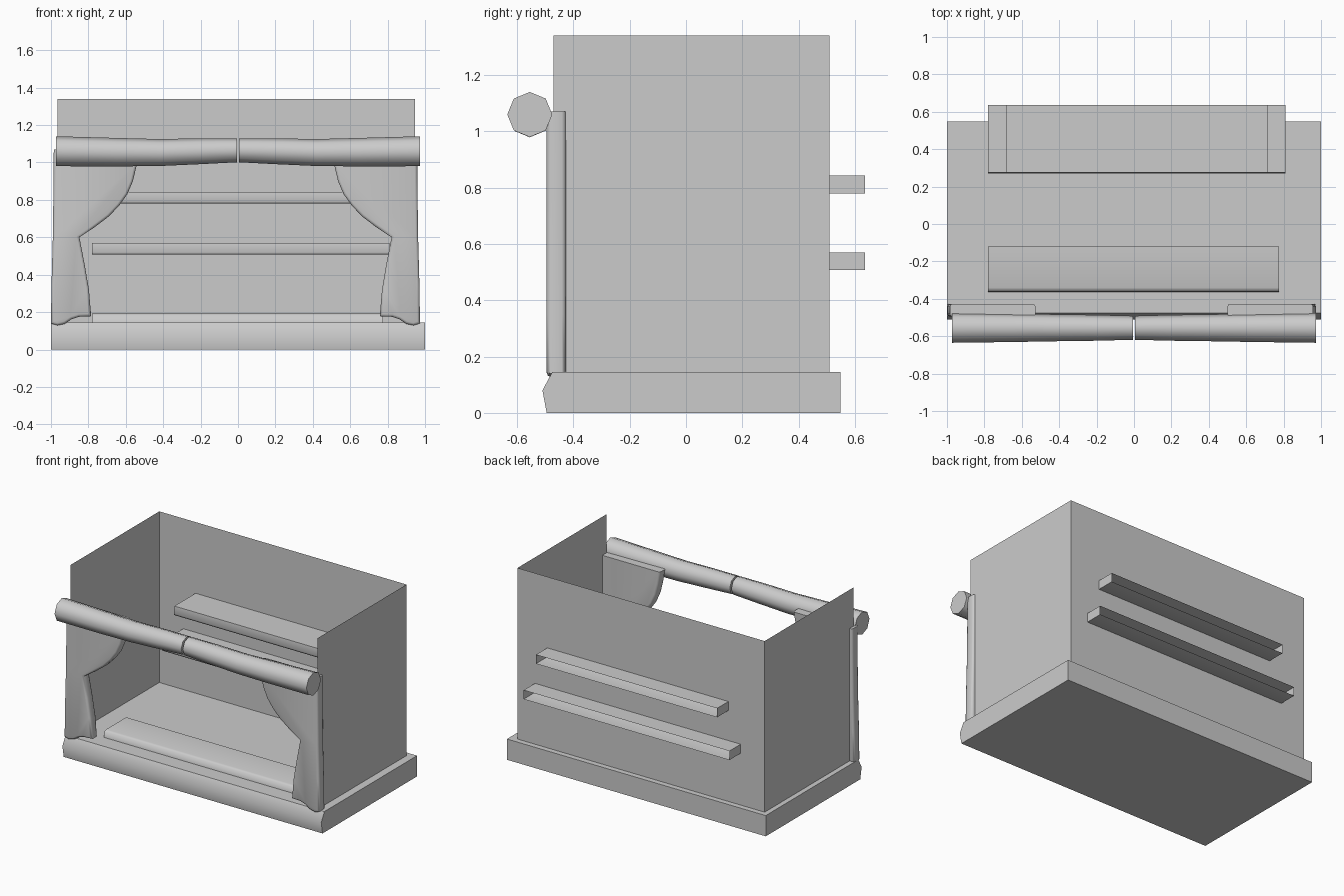
import bpy, bmesh, math

if "Cube" in bpy.data.objects:
    bpy.data.objects.remove(bpy.data.objects["Cube"])


def finish(name, bm, angle=50, recalc=True):
    if recalc:
        bmesh.ops.recalc_face_normals(bm, faces=bm.faces)
    me = bpy.data.meshes.new(name)
    bm.to_mesh(me)
    bm.free()
    ob = bpy.data.objects.new(name, me)
    bpy.context.collection.objects.link(ob)
    bpy.ops.object.select_all(action='DESELECT')
    ob.select_set(True)
    bpy.context.view_layer.objects.active = ob
    bpy.ops.object.shade_smooth_by_angle(angle=math.radians(angle))
    return ob


def loft(bm, rings, caps=True):
    """Skin equal-length closed rings of points."""
    vs = [[bm.verts.new(p) for p in r] for r in rings]
    n = len(vs[0])
    for a, b in zip(vs, vs[1:]):
        for i in range(n):
            bm.faces.new((a[i], a[(i + 1) % n], b[(i + 1) % n], b[i]))
    if caps:
        bm.faces.new(vs[0][::-1])
        bm.faces.new(vs[-1])


def along_x(name, profile, x0, x1, angle=50, drop_back=False):
    """Extrude a (y, z) profile along x; optionally leave the rear face open."""
    bm = bmesh.new()
    loft(bm, [[(x, y, z) for y, z in profile] for x in (x0, x1)])
    bmesh.ops.recalc_face_normals(bm, faces=bm.faces)
    if drop_back:
        back = [f for f in bm.faces if f.normal.y > 0.99]
        bmesh.ops.delete(bm, geom=back, context='FACES')
    return finish(name, bm, angle, recalc=False)


# Base with a rounded front lip
along_x("base", [(-0.495, 0), (-0.51, 0.08), (-0.475, 0.145),
                 (0.548, 0.145), (0.548, 0)], -1, 1)

# Thin three-sided wall
bm = bmesh.new()
plan = [(-0.965, -0.47), (-0.965, 0.51), (0.945, 0.51), (0.945, -0.47)]
cols = [[bm.verts.new((x, y, z)) for z in (0.145, 1.34)] for x, y in plan]
for a, b in zip(cols, cols[1:]):
    bm.faces.new((a[0], a[1], b[1], b[0]))
finish("walls", bm, 30, recalc=False)

# Shelves passing through the back wall, open at the rear
for name, x0, x1, z0, z1 in (("lower_shelf", -0.78, 0.81, 0.507, 0.57),
                             ("upper_shelf", -0.685, 0.715, 0.78, 0.843)):
    along_x(name, [(0.635, z0), (0.276, z0), (0.27, z0 + 0.012),
                   (0.276, z1), (0.635, z1)], x0, x1, 80, True)

# Low step on the stage floor
along_x("floor_step", [(-0.365, 0.14), (-0.36, 0.185), (-0.34, 0.192),
                       (-0.12, 0.192), (-0.12, 0.14)], -0.78, 0.775, 80)

# Gathered curtains, mirrored about the stage centre
outline = [(-0.985, 1.07), (-0.986, 0.9), (-0.99, 0.6), (-0.997, 0.35),
           (-1.0, 0.14), (-0.965, 0.128), (-0.925, 0.138), (-0.89, 0.162),
           (-0.85, 0.175), (-0.785, 0.178), (-0.797, 0.32), (-0.82, 0.455),
           (-0.848, 0.6), (-0.765, 0.655), (-0.69, 0.712), (-0.635, 0.77),
           (-0.592, 0.83), (-0.562, 0.9), (-0.543, 0.98), (-0.527, 1.07)]
for name, side in (("left_curtain", 1), ("right_curtain", -1)):
    bm = bmesh.new()
    pts = [(x if side == 1 else -0.027 - x, z) for x, z in outline]
    loft(bm, [[(x, y, z) for x, z in pts] for y in (-0.495, -0.427)])
    bmesh.ops.recalc_face_normals(bm, faces=bm.faces)
    rim = [e for e in bm.edges
           if abs(e.verts[0].co.y - e.verts[1].co.y) < 1e-4
           and min(v.co.z for v in e.verts) < 1.06]
    bmesh.ops.bevel(bm, geom=rim, offset=0.014, segments=2, profile=0.5,
                    affect='EDGES', clamp_overlap=True)
    finish(name, bm, 50)

# Rolled valance: two tapering octagonal rolls
for name, side in (("left_valance", -1), ("right_valance", 1)):
    bm = bmesh.new()
    rings = []
    for x, r, zc in ((0.006, 0.064, 1.065), (0.2, 0.069, 1.06),
                     (0.42, 0.072, 1.053), (0.65, 0.076, 1.055),
                     (0.973, 0.08, 1.06)):
        rings.append([(side * x, -0.555 + r * math.sin(k * math.pi / 4),
                       zc + r * math.cos(k * math.pi / 4)) for k in range(8)])
    loft(bm, rings)
    finish(name, bm, 50)
